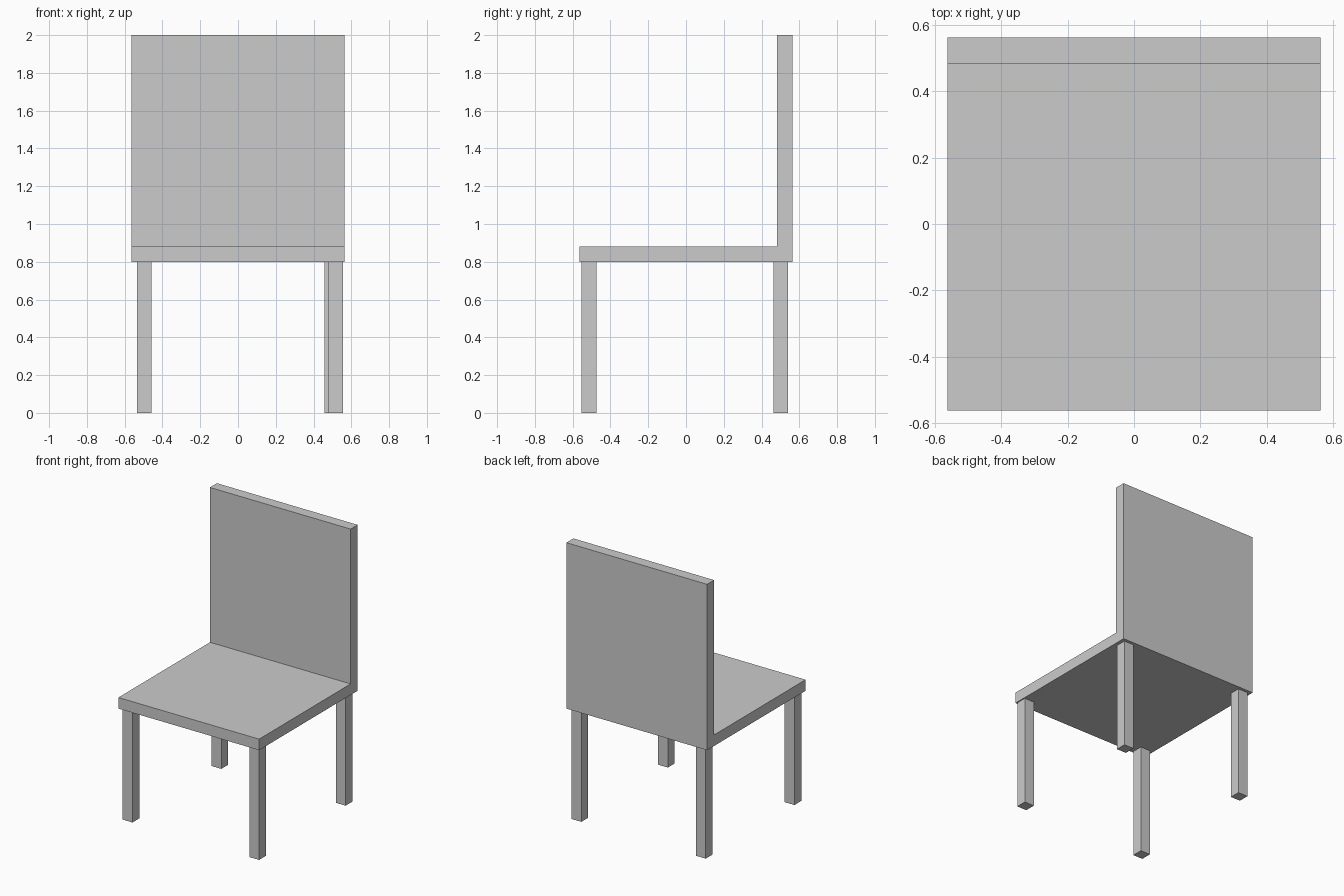
import bpy

if "Cube" in bpy.data.objects:
    bpy.data.objects.remove(bpy.data.objects["Cube"])


def box(name, x, y, z):
    """Axis-aligned box from (min, max) ranges."""
    bpy.ops.mesh.primitive_cube_add(
        size=1, location=[(a + b) / 2 for a, b in (x, y, z)])
    ob = bpy.context.object
    ob.name = name
    ob.scale = [b - a for a, b in (x, y, z)]
    bpy.ops.object.transform_apply(location=False, rotation=False, scale=True)
    return ob


HALF, SEAT_LOW, SEAT_TOP, THICK, LEG = 0.563, 0.8, 0.88, 0.08, 0.078

# Seat slab and upright back panel
box("seat", (-HALF, HALF), (-HALF, HALF), (SEAT_LOW, SEAT_TOP))
box("backrest", (-HALF, HALF), (HALF - THICK, HALF), (SEAT_TOP, 2.0))

# Square legs; the front right one sits slightly further out
legs = {
    "front_left_leg": (-0.497, -0.513),
    "front_right_leg": (0.516, -0.513),
    "back_left_leg": (-0.497, 0.502),
    "back_right_leg": (0.498, 0.502),
}
for name, (cx, cy) in legs.items():
    box(name, (cx - LEG / 2, cx + LEG / 2), (cy - LEG / 2, cy + LEG / 2),
        (0, SEAT_LOW))
